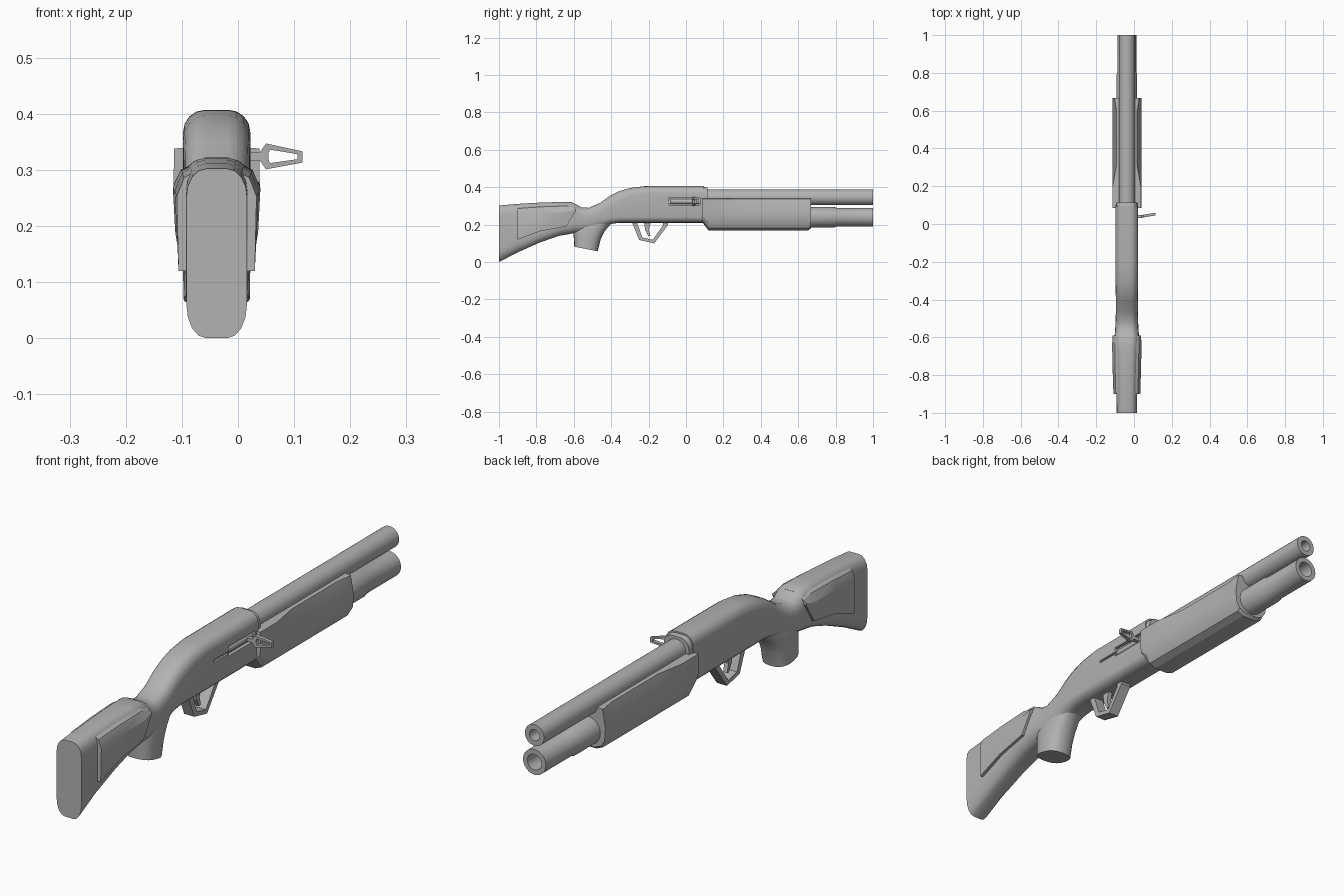
import bpy, bmesh, math
from mathutils import Vector

cube = bpy.data.objects.get("Cube")
if cube:
    bpy.data.objects.remove(cube)

CX = -0.038  # centre plane of the gun

grey = bpy.data.materials.new("plain grey")
grey.use_nodes = True
grey.diffuse_color = (0.45, 0.45, 0.45, 1)
bsdf = next(n for n in grey.node_tree.nodes if n.type == 'BSDF_PRINCIPLED')
bsdf.inputs["Base Color"].default_value = grey.diffuse_color


def loft(name, rings, closed=False):
    """Bridge equal rings of points; cap the ends unless the rings close."""
    bm = bmesh.new()
    loops = [[bm.verts.new(p) for p in ring] for ring in rings]
    n = len(loops[0])
    pairs = list(zip(loops, loops[1:]))
    if closed:
        pairs.append((loops[-1], loops[0]))
    else:
        bm.faces.new(loops[0])
        bm.faces.new(loops[-1])
    for a, b in pairs:
        for i in range(n):
            j = (i + 1) % n
            bm.faces.new((a[i], a[j], b[j], b[i]))
    bmesh.ops.recalc_face_normals(bm, faces=bm.faces)
    mesh = bpy.data.meshes.new(name)
    bm.to_mesh(mesh)
    bm.free()
    mesh.materials.append(grey)
    obj = bpy.data.objects.new(name, mesh)
    bpy.context.collection.objects.link(obj)
    return obj


def smooth(obj, angle=32):
    bpy.ops.object.select_all(action='DESELECT')
    obj.select_set(True)
    bpy.context.view_layer.objects.active = obj
    bpy.ops.object.shade_smooth_by_angle(angle=math.radians(angle))


def mirrored(y, half):
    """Full cross-section from its half profile, bottom to top."""
    return ([Vector((CX + x, y, z)) for x, z in half] +
            [Vector((CX - x, y, z)) for x, z in reversed(half)])


def rounded(y, hw, low, high, top, bottom, steps=4):
    """Flat-sided section with elliptical upper and lower corners."""
    half = []
    for sign, z0, rz, rx in ((-1, low + bottom, bottom, hw * .65),
                             (1, high - top, top, hw * .65)):
        for i in range(steps + 1):
            a = math.pi / 2 * i / steps
            if sign < 0:
                a = math.pi / 2 - a
            half.append((hw - rx + rx * math.cos(a), z0 + sign * rz * math.sin(a)))
    return mirrored(y, half)


def circle(y, z, r, n=24):
    return [Vector((CX + r * math.cos(math.tau * i / n), y,
                    z + r * math.sin(math.tau * i / n))) for i in range(n)]


def tube(name, z, profile):
    smooth(loft(name, [circle(y, z, r) for y, r in profile]))


def box(name, lo, hi):
    ring = [(lo[1], lo[2]), (hi[1], lo[2]), (hi[1], hi[2]), (lo[1], hi[2])]
    return loft(name, [[Vector((x, y, z)) for y, z in ring] for x in (lo[0], hi[0])])


# Stock, wrist and receiver in one flowing loft: y, half width, low, high, corners
body = loft("stock_and_receiver", [rounded(*s) for s in (
    (-1, .054, 0, .302, .05, .06),
    (-.9, .055, .052, .311, .05, .06),
    (-.78, .058, .105, .318, .05, .05),
    (-.68, .062, .14, .321, .05, .05),
    (-.61, .065, .152, .32, .05, .05),
    (-.585, .064, .155, .308, .05, .05),
    (-.56, .062, .155, .293, .05, .05),
    (-.52, .06, .16, .29, .05, .05),
    (-.46, .058, .18, .316, .05, .045),
    (-.41, .058, .202, .352, .05, .035),
    (-.36, .059, .21, .378, .05, .03),
    (-.3, .06, .21, .396, .045, .03),
    (-.22, .06, .21, .406, .04, .03),
    (.095, .06, .21, .407, .04, .03))])

# Ejection port and its rear slot on the left side
for lo, hi in (((.008, -.09, .306), (.06, .075, .344)),
               ((.014, -.18, .316), (.06, -.08, .326))):
    cutter = box("port_cutter", lo, hi)
    cutter.hide_render = True
    cut = body.modifiers.new("port", 'BOOLEAN')
    cut.operation = 'DIFFERENCE'
    cut.solver = 'EXACT'
    cut.object = cutter
    bpy.context.view_layer.objects.active = body
    bpy.ops.object.modifier_apply(modifier=cut.name)
    bpy.data.objects.remove(cutter)
smooth(body)

# Bolt seen inside the port
bolt = loft("bolt", [[p + Vector((.042, 0, 0)) for p in circle(y, .324, .014, 12)]
                     for y in (-.085, .07)])
smooth(bolt)

# Receiver collar around the barrel
smooth(loft("receiver_collar", [rounded(y, hw, .22, top, .04, .03)
                                for y, hw, top in ((.09, .057, .402), (.115, .055, .398))]))

# Raised cheek panels along both sides of the stock
cheek = []
for y, low, high, lower_w, side_w in ((-.9, .12, .308, .068, .071),
                                      (-.78, .165, .317, .07, .075),
                                      (-.64, .19, .322, .074, .078),
                                      (-.59, .272, .311, .074, .075)):
    mid = max(high - .055, low + .006)
    cheek.append(mirrored(y, [(lower_w, low), (side_w, mid),
                              (side_w * .82, high - .022), (.02, high)]))
smooth(loft("stock_cheek_panels", cheek), 25)

# Pistol grip, lofted downwards: back y, back z, front y, front z, half width
grip = []
for yb, zb, yf, zf, hw in ((-.597, .082, -.472, .058, .059),
                           (-.6, .13, -.457, .12, .06),
                           (-.605, .17, -.435, .165, .06),
                           (-.605, .2, -.405, .2, .057),
                           (-.59, .24, -.36, .225, .045)):
    ring = []
    for i in range(20):
        a = math.tau * i / 20
        c, s = math.cos(a), math.sin(a)
        t = .5 + .5 * math.copysign(abs(c) ** .8, c)
        ring.append(Vector((CX + hw * math.copysign(abs(s) ** .8, s),
                            yb + (yf - yb) * t, zb + (zf - zb) * t)))
    grip.append(ring)
smooth(loft("pistol_grip", grip), 40)

# Barrel above and magazine tube below, both with open bores
tube("barrel", .346, ((.08, .042), (1, .042), (1, .022), (.85, .022)))
tube("magazine_tube", .24, ((.6, .055), (.79, .055), (.805, .05),
                            (1, .05), (1, .031), (.85, .031)))

# Fore-end: scooped finger grooves along the upper sides
fore = []
for y, low, groove in ((.085, .215, .076), (.12, .17, .076), (.19, .17, .076),
                       (.31, .17, .055), (.6, .17, .055), (.655, .17, .064),
                       (.667, .18, .064)):
    fore.append(mirrored(y, [(.03, low), (.058, low + .012), (.073, max(.215, low + .03)),
                             (.077, .265), (groove, .338), (.04, .341)]))
smooth(loft("fore_end", fore), 20)


def frame(name, outer, inner, place, near, far):
    """Flat ring between two outlines, given a thickness."""
    return loft(name, [[place(p, t) for p in outline] for outline, t in
                       ((outer, near), (outer, far), (inner, far), (inner, near))], True)


def side(p, x):
    return Vector((CX + x, p[0], p[1]))


# Trigger guard and curved trigger
frame("trigger_guard",
      [(-.29, .215), (-.25, .118), (-.17, .1), (-.095, .2), (-.095, .215)],
      [(-.262, .213), (-.233, .131), (-.178, .119), (-.122, .198), (-.122, .213)],
      side, -.022, .022)
trigger = [(-.225, .215), (-.218, .17), (-.2, .137), (-.19, .14),
           (-.198, .172), (-.188, .215)]
loft("trigger", [[side(p, x) for p in trigger] for x in (-.009, .009)])


# Charging handle: skeleton loop on a short stem
def swept(p, y):
    return Vector((p[0], y + (p[0] - .04) * .17, p[1]))


frame("charging_handle",
      [(.038, .33), (.05, .347), (.115, .333), (.115, .313), (.05, .301), (.038, .318)],
      [(.054, .329), (.057, .336), (.106, .328), (.106, .319), (.057, .312), (.054, .319)],
      swept, .033, .047)
box("handle_stem", (.01, .032, .317), (.045, .048, .331))
